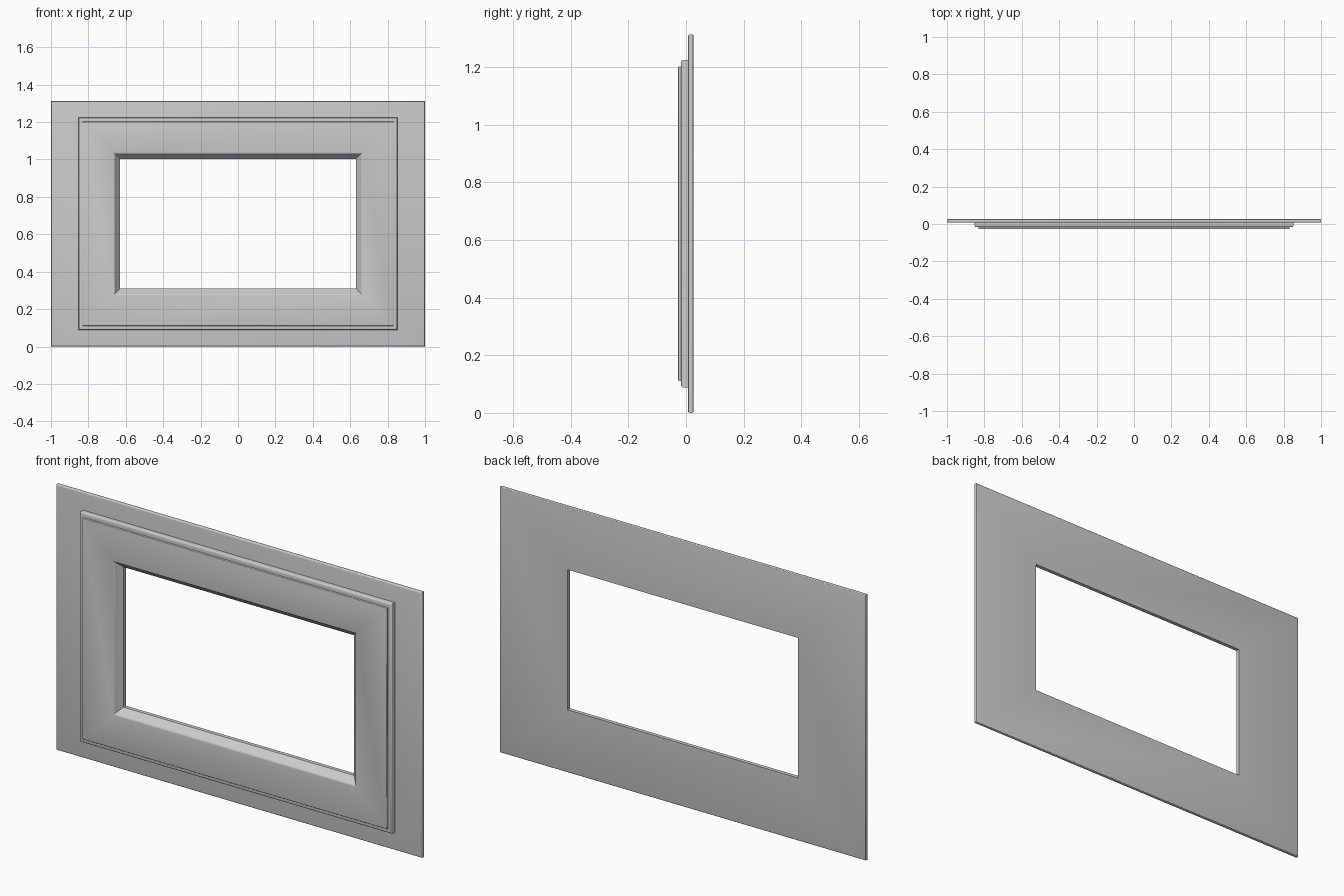
import bpy, bmesh, math

cube = bpy.data.objects.get("Cube")
if cube:
    bpy.data.objects.remove(cube, do_unlink=True)

MID_Z = 0.656

grey = bpy.data.materials.new("light_grey")
grey.use_nodes = True
colour = (0.6, 0.6, 0.6, 1)
grey.diffuse_color = colour
grey.node_tree.nodes["Principled BSDF"].inputs["Base Color"].default_value = colour


def arc(base, y0, y1, inset, steps=3):
    """Quarter-round edge from the side at y0 onto the face at y1."""
    hx, hz = base
    pts = []
    for i in range(steps + 1):
        a = math.pi / 2 * i / steps
        d = inset * (1 - math.cos(a))
        pts.append((hx - d, hz - d, y0 + (y1 - y0) * math.sin(a)))
    return pts


def frame(name, section):
    """Mitred rectangular ring through a closed list of (half width, half height, y)."""
    bm = bmesh.new()
    loops = [[bm.verts.new((sx * hx, y, MID_Z + sz * hz))
              for sx, sz in ((-1, -1), (1, -1), (1, 1), (-1, 1))]
             for hx, hz, y in section]
    for a, b in zip(loops, loops[1:] + loops[:1]):
        for i in range(4):
            j = (i + 1) % 4
            bm.faces.new((a[i], a[j], b[j], b[i]))
    bmesh.ops.recalc_face_normals(bm, faces=bm.faces)
    mesh = bpy.data.meshes.new(name)
    bm.to_mesh(mesh)
    bm.free()
    mesh.materials.append(grey)
    obj = bpy.data.objects.new(name, mesh)
    bpy.context.collection.objects.link(obj)
    bpy.ops.object.select_all(action="DESELECT")
    obj.select_set(True)
    bpy.context.view_layer.objects.active = obj
    bpy.ops.object.shade_smooth_by_angle(angle=math.radians(35))
    return obj


OPENING = (0.63, 0.346)
PLATE = (1.0, 0.656)

# Flat wall plate with softened outer edges
frame("back_plate",
      arc(PLATE, 0.021, 0.026, 0.005)[::-1]
      + arc(PLATE, 0.013, 0.007, 0.006)
      + [(*OPENING, 0.007), (*OPENING, 0.026)])

# Stepped moulding whose inner side slopes back to the opening
lip = [(OPENING[0] + d, OPENING[1] + d, y) for d, y in
       ((0.036, -0.027), (0.029, -0.023), (0.026, -0.018), (0.0, 0.007))]
frame("stepped_moulding",
      [(0.852, 0.568, 0.007)]
      + arc((0.852, 0.568), -0.009, -0.017, 0.008)
      + [(0.832, 0.546, -0.017)]
      + arc((0.832, 0.546), -0.023, -0.027, 0.004)
      + lip)
